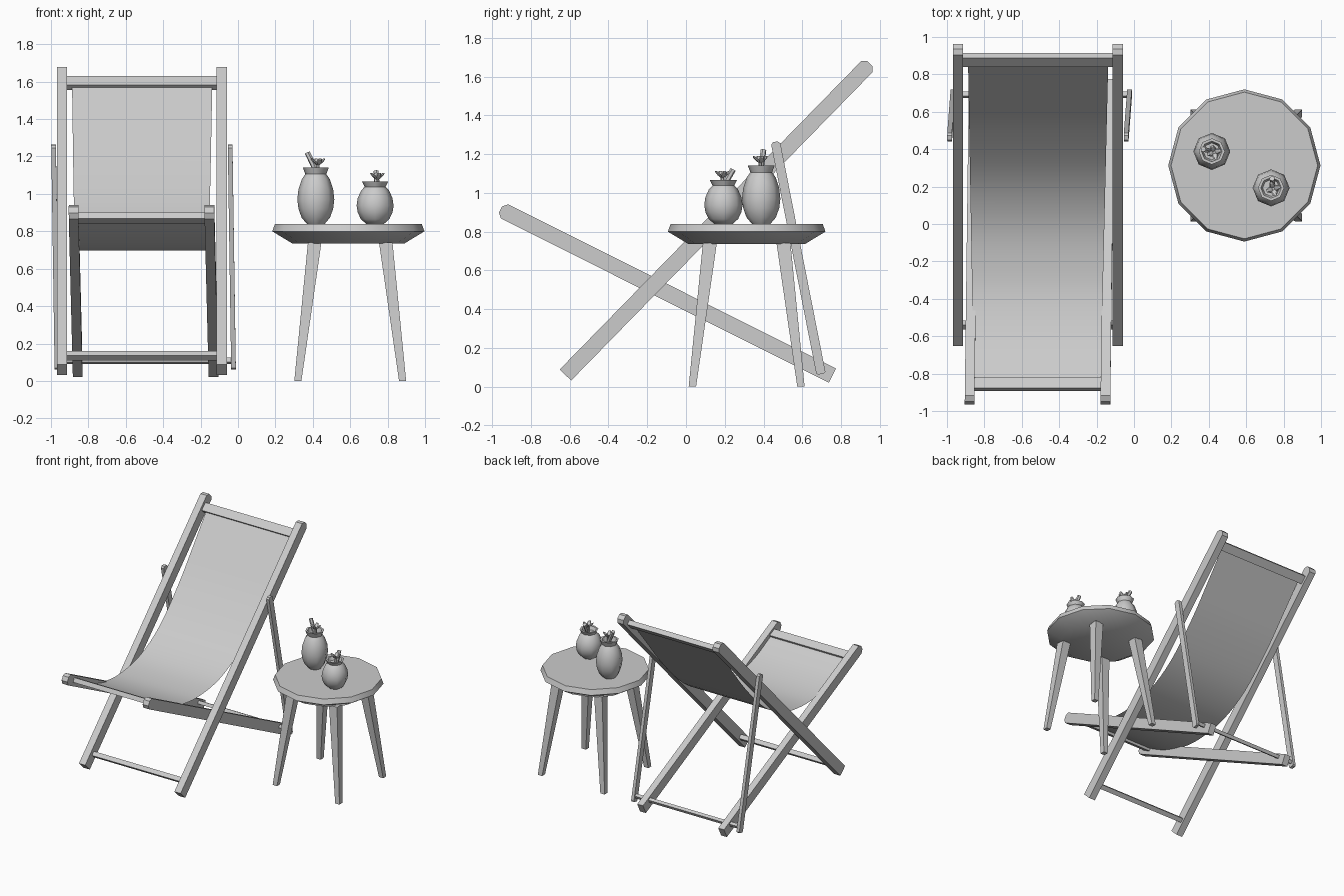
import bpy
import bmesh
import math
from mathutils import Vector, Matrix

if "Cube" in bpy.data.objects:
    bpy.data.objects.remove(bpy.data.objects["Cube"], do_unlink=True)

grey = bpy.data.materials.new("plain_grey")
grey.use_nodes = True
grey.diffuse_color = (0.6, 0.6, 0.6, 1)
grey.node_tree.nodes["Principled BSDF"].inputs["Base Color"].default_value = (0.6, 0.6, 0.6, 1)


def finish(name, bm, smooth=None):
    bmesh.ops.recalc_face_normals(bm, faces=bm.faces)
    mesh = bpy.data.meshes.new(name)
    bm.to_mesh(mesh)
    bm.free()
    mesh.materials.append(grey)
    obj = bpy.data.objects.new(name, mesh)
    bpy.context.collection.objects.link(obj)
    if smooth:
        bpy.ops.object.select_all(action="DESELECT")
        obj.select_set(True)
        bpy.context.view_layer.objects.active = obj
        bpy.ops.object.shade_smooth_by_angle(angle=math.radians(smooth))


def beam(name, a, b, width, depth, cut_a=0, cut_b=0):
    """Flat timber from a to b, with optional clipped corners at each end."""
    a, b = Vector(a), Vector(b)
    length = (b - a).length
    d = (b - a) / length
    n = Vector((0, -d.z, d.y)).normalized()
    h = depth / 2
    outline = [(0, h - cut_a), (0, cut_a - h), (cut_a, -h), (length - cut_b, -h),
               (length, cut_b - h), (length, h - cut_b), (length - cut_b, h), (cut_a, h)]
    points = []
    for p in outline:
        if p not in points:
            points.append(p)
    bm = bmesh.new()
    rings = [[bm.verts.new(a + d * s + n * t + Vector((side * width / 2, 0, 0)))
              for s, t in points] for side in (-1, 1)]
    bm.faces.new(rings[0])
    bm.faces.new(rings[1])
    for i in range(len(points)):
        j = (i + 1) % len(points)
        bm.faces.new((rings[0][i], rings[0][j], rings[1][j], rings[1][i]))
    finish(name, bm)


def crossbar(name, x0, x1, y, z, along, thick, tilt):
    bm = bmesh.new()
    matrix = (Matrix.Translation(((x0 + x1) / 2, y, z)) @ Matrix.Rotation(tilt, 4, "X")
              @ Matrix.Diagonal((x1 - x0, along, thick, 1)))
    bmesh.ops.create_cube(bm, size=1, matrix=matrix)
    finish(name, bm)


def lathe(name, profile, x, y, sides, smooth):
    """Turn (radius, z) points round a vertical axis; end rings are capped."""
    bm = bmesh.new()
    rings = []
    for r, z in profile:
        rings.append([bm.verts.new((x + r * math.sin(math.tau * k / sides),
                                    y + r * math.cos(math.tau * k / sides), z))
                      for k in range(sides)])
    for low, high in zip(rings, rings[1:]):
        for k in range(sides):
            j = (k + 1) % sides
            bm.faces.new((low[k], low[j], high[j], high[k]))
    bm.faces.new(rings[0])
    bm.faces.new(rings[-1])
    finish(name, bm, smooth)


def rod(name, a, b, radius, sides=6):
    a, b = Vector(a), Vector(b)
    turn = (b - a).to_track_quat("Z", "Y").to_matrix().to_4x4()
    bm = bmesh.new()
    bmesh.ops.create_cone(bm, cap_ends=True, segments=sides, radius1=radius, radius2=radius,
                          depth=(b - a).length, matrix=Matrix.Translation((a + b) / 2) @ turn)
    finish(name, bm)


# Deck chair: back rails, seat rails and rear props
for side, back_x, seat_x, prop_x in (("right", -0.941, -0.879, -0.986),
                                     ("left", -0.086, -0.153, -0.042)):
    beam(side + "_back_rail", (back_x, -0.622, 0.06), (back_x, 0.949, 1.667), 0.056, 0.082, 0, 0.023)
    beam(side + "_seat_rail", (seat_x + 0.022, 0.756, 0.057), (seat_x, -0.957, 0.914),
         0.052, 0.082, 0, 0.023)
    beam(side + "_prop", (prop_x + 0.018, 0.697, 0.065), (prop_x, 0.461, 1.263),
         0.025, 0.048, 0.008, 0.012)

# Crossbars
lean = math.radians(45.6)
recline = math.radians(-26.6)
crossbar("back_top_bar", -0.92, -0.11, 0.877, 1.593, 0.066, 0.038, lean)
crossbar("back_bottom_bar", -0.92, -0.11, -0.54, 0.135, 0.035, 0.035, lean)
crossbar("seat_front_bar", -0.87, -0.165, -0.855, 0.87, 0.066, 0.036, recline)
crossbar("rear_rod", -0.98, -0.015, 0.69, 0.108, 0.026, 0.026, recline)

# Sagging fabric sling, a single thin sheet between the two end bars
curve = [(-0.826, 0.857), (-0.65, 0.767), (-0.45, 0.71), (-0.25, 0.7), (0, 0.747),
         (0.25, 0.885), (0.5, 1.13), (0.7, 1.375), (0.855, 1.57)]
path = [Vector((0, y, z)) for y, z in curve]
path = [path[0] * 2 - path[1]] + path + [path[-1] * 2 - path[-2]]
steps = 4
samples = []
for p0, p1, p2, p3 in zip(path, path[1:], path[2:], path[3:]):
    for k in range(steps):
        t = k / steps
        samples.append(0.5 * (2 * p1 + (p2 - p0) * t + (2 * p0 - 5 * p1 + 4 * p2 - p3) * t ** 2
                              + (3 * p1 - p0 - 3 * p2 + p3) * t ** 3))
samples.append(path[-2])
bm = bmesh.new()
edges = []
for p in samples:
    f = (p.y + 0.826) / 1.68
    edges.append([bm.verts.new((x, p.y, p.z)) for x in (-0.857 - 0.03 * f, -0.178 + 0.04 * f)])
for low, high in zip(edges, edges[1:]):
    bm.faces.new((low[0], low[1], high[1], high[0]))
finish("fabric_sling", bm, 60)

# Side table with a bevelled twelve-sided top and four tapered legs
table_x, table_y = 0.59, 0.313
lathe("table_top", [(0.3, 0.735), (0.407, 0.8), (0.392, 0.84)], table_x, table_y, 12, 35)
for sx, x_name in ((-1, "right"), (1, "left")):
    for sy, y_name in ((-1, "front"), (1, "back")):
        bm = bmesh.new()
        bmesh.ops.create_cube(bm, size=1)
        for v in bm.verts:
            top = v.co.z > 0
            size, reach = (0.072, 0.19) if top else (0.038, 0.28)
            v.co = (table_x + 0.01 + sx * reach + v.co.x * size,
                    table_y + sy * reach + v.co.y * size, 0.74 if top else 0)
        finish(f"table_leg_{y_name}_{x_name}", bm)

# Drinks: rounded cups with flared rims, straws and petal garnish
shape = [(0.048, 0), (0.076, 0.11), (0.093, 0.27), (0.099, 0.43), (0.093, 0.61), (0.075, 0.79),
         (0.056, 0.88), (0.07, 1), (0.055, 1), (0.045, 0.88)]
for label, x, y, height, tip in (("tall", 0.416, 0.388, 0.302, (-0.045, 0.012, 0.38)),
                                 ("short", 0.733, 0.193, 0.225, (0.005, 0.05, 0.28))):
    base = Vector((x, y, 0.84))
    centre = base + Vector((0.012, -0.005, height))
    lathe(label + "_cup", [(r, 0.84 + h * height) for r, h in shape], x, y, 8, 50)
    rod(label + "_straw", centre - Vector((0, 0, 0.04)), base + Vector(tip), 0.015)
    rod(label + "_garnish_stem", centre - Vector((0, 0, 0.04)), centre + Vector((0, 0, 0.025)), 0.009)
    for k in range(4):
        bm = bmesh.new()
        matrix = (Matrix.Translation(centre + Vector((0, 0, 0.012)))
                  @ Matrix.Rotation(math.tau * k / 4 + 0.3, 4, "Z") @ Matrix.Rotation(-0.75, 4, "Y")
                  @ Matrix.Translation((0.026, 0, 0)) @ Matrix.Diagonal((0.03, 0.017, 0.007, 1)))
        bmesh.ops.create_uvsphere(bm, u_segments=6, v_segments=4, radius=1, matrix=matrix)
        finish(f"{label}_garnish_petal_{k + 1}", bm)
